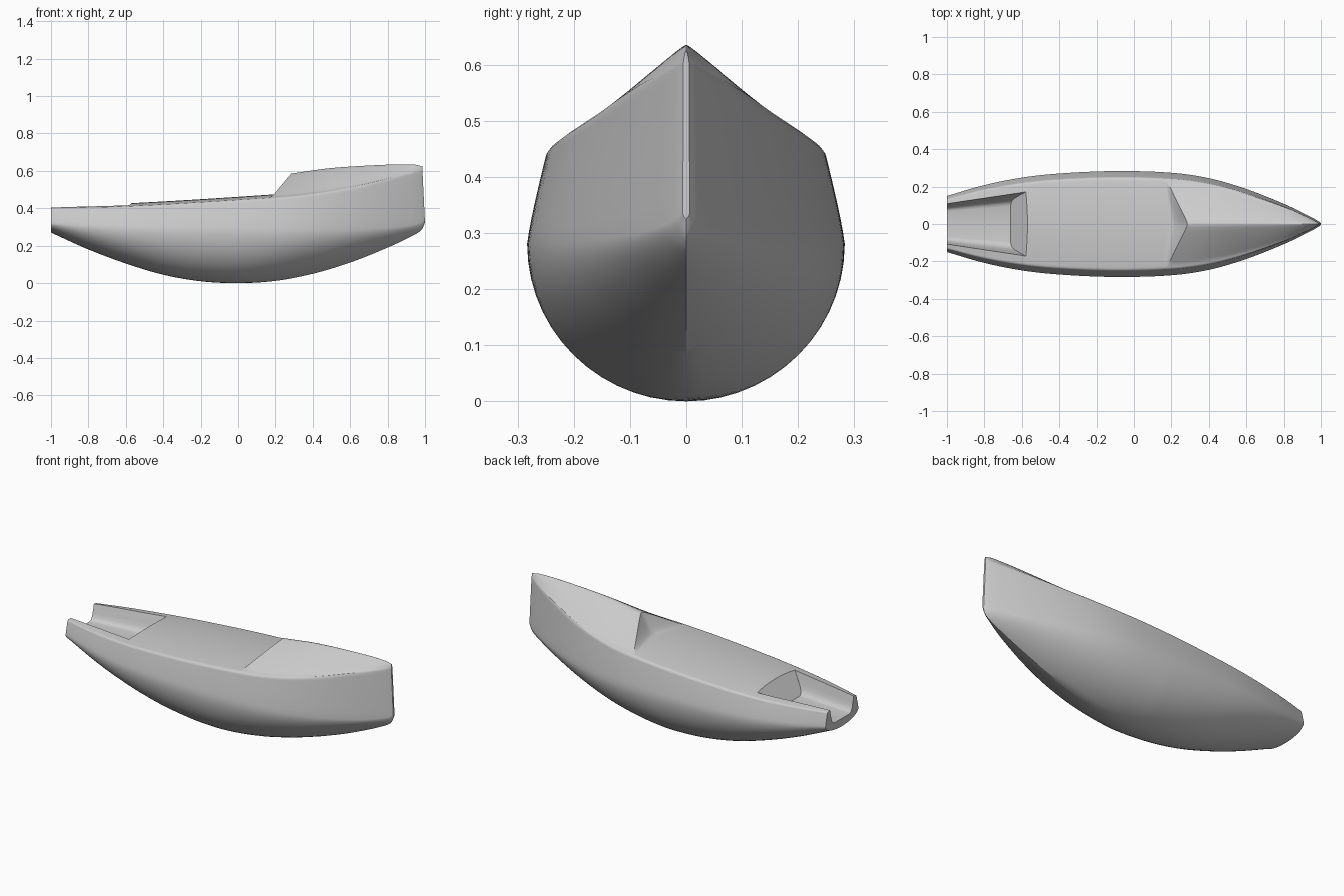
import bpy
import bmesh
from math import sin, cos, pi, sqrt

if "Cube" in bpy.data.objects:
    bpy.data.objects.remove(bpy.data.objects["Cube"])


def curve(points):
    """Smooth interpolation through (x, value) points."""
    def slope(i):
        a, b = points[max(i - 1, 0)], points[min(i + 1, len(points) - 1)]
        return (b[1] - a[1]) / (b[0] - a[0])

    def value(x):
        i = 0
        while i < len(points) - 2 and x > points[i + 1][0]:
            i += 1
        (x0, v0), (x1, v1) = points[i], points[i + 1]
        d = x1 - x0
        t = min(max((x - x0) / d, 0), 1)
        return (v0 * (1 + 2 * t) * (1 - t) ** 2 + slope(i) * d * t * (1 - t) ** 2
                + v1 * t * t * (3 - 2 * t) - slope(i + 1) * d * t * t * (1 - t))
    return value


# Hull lines along the length
beam = curve([(-1, .15), (-.8, .208), (-.6, .248), (-.4, .27), (-.1, .283), (.2, .274),
              (.4, .245), (.6, .187), (.8, .108), (.93, .046), (.98, .019), (1, .006)])
keel = curve([(-1, .27), (-.8, .18), (-.6, .105), (-.4, .045), (-.2, .01), (0, 0), (.2, .012),
              (.4, .05), (.6, .11), (.8, .19), (.95, .262), (.985, .29), (1, .325)])
chine = curve([(-1, .32), (-.6, .29), (0, .28), (.5, .282), (.8, .295), (.95, .315), (1, .335)])
deck = curve([(-1, .4), (-.58, .412), (.2, .46), (.4, .48), (.6, .513), (.8, .56), (1, .605)])
ridge = curve([(.15, .568), (.28, .585), (.5, .615), (.8, .633), (.95, .634), (1, .625)])

STEP = .17      # where the raised foredeck begins
ROOF = .76      # share of the beam covered by the foredeck roof


def section_half():
    """Keel to deck centre: (zone, share of beam, share of side height)."""
    half = [("bottom", sin(pi / 2 * i / 14), 0) for i in range(15)]
    half += [("side", 1 - .11 * t ** 1.2, t * .9) for t in (.15, .3, .45, .6, .75, .9, 1)]
    half += [("side", .89 - .07 * (1 - cos(a)), .9 + .1 * sin(a))
             for a in (pi / 8, pi / 4, pi * 3 / 8, pi / 2)]
    half += [("deck", ROOF * (1 - i / 12), 0) for i in range(12)]
    return half + [("deck", .03, 0), ("deck", 0, 0)]


def hull_point(u, stage, zone, f, h):
    x = u
    if zone == "deck":
        f_soft = sqrt(f * f + .0025) - .05
        k = max(0, 1 - f_soft / ROOF)
        if u <= STEP:
            x += k * .035 * max(0, (u + .2) / (STEP + .2))
        elif stage < 1:
            x += k * (.035 + .07 * stage)
        else:
            x += k * .105 * max(0, 1 - (u - STEP - .01) / .55)
    w, zk, zc, zd = beam(x), keel(x), chine(x), deck(x)
    if zone == "bottom":
        v = max(0, x) * .5
        z = zk + (zc - zk) * ((1 - v) * (1 - sqrt(max(0, 1 - f * f))) + v * f)
    elif zone == "side":
        z = zc + (zd - zc) * h
    else:
        crown = .015 * (1 - (f / .82) ** 2)
        z = zd + crown + stage ** 1.4 * k * (ridge(x) - zd - .015)
    rake = .015 * max(0, x) ** 4 * max(0, z - .32) / .31
    return x - rake, w * f, z


def loft(name, rings):
    """Closed solid through rings of equal point count."""
    bm = bmesh.new()
    rows = [[bm.verts.new(p) for p in ring] for ring in rings]
    n = len(rows[0])
    for a, b in zip(rows, rows[1:]):
        for j in range(n):
            bm.faces.new((a[j], a[(j + 1) % n], b[(j + 1) % n], b[j]))
    bm.faces.new(rows[0])
    bm.faces.new(rows[-1])
    bmesh.ops.recalc_face_normals(bm, faces=bm.faces)
    mesh = bpy.data.meshes.new(name)
    bm.to_mesh(mesh)
    bm.free()
    obj = bpy.data.objects.new(name, mesh)
    bpy.context.collection.objects.link(obj)
    return obj


def mirrored(half):
    return half + [(x, -y, z) for x, y, z in half[-2:0:-1]]


# Hull with low deck, coved step and peaked foredeck
stations = [(-1 + (STEP + 1) * i / 40, 0) for i in range(41)]
stations += [(STEP + .01 * i / 8, i / 8) for i in range(1, 9)]
stations += [(STEP + .01 + (.82 - .01) * sin(pi / 2 * i / 40), 1) for i in range(1, 40)]
stations += [(u, 1) for u in (.985, .99, .995, 1)]
half = section_half()
hull = loft("hull", [mirrored([hull_point(u, s, *p) for p in half]) for u, s in stations])

# Stern trough: rounded channel, widening forward, with a sloped front wall
channel = [(0, .315), (.6, .315), (.7, .318), (.78, .326), (.85, .342), (.91, .367),
           (1, .412), (1.17, .5)]


def trough_ring(t):
    ring = []
    for f, z in channel:
        end = -.66 + .08 * (z - .315) / .1
        x = -1.1 + (end + 1.1) * t
        ring.append((x, f * (.11 + .06 * (x + 1) / .42), z))
    return mirrored(ring + [(ring[-1][0], 0, .5)])


trough = loft("trough_cutter", [trough_ring(0), trough_ring(1)])
trough.hide_render = True
trough.hide_set(True)
cut = hull.modifiers.new("stern_trough", "BOOLEAN")
cut.operation = "DIFFERENCE"
cut.solver = "EXACT"
cut.object = trough

# Single painted colour
grey = bpy.data.materials.new("hull_grey")
grey.use_nodes = True
colour = (.6, .6, .6, 1)
grey.diffuse_color = colour
grey.node_tree.nodes["Principled BSDF"].inputs["Base Color"].default_value = colour
hull.data.materials.append(grey)

# Bake the cut, remove the cutter and smooth the skin
bpy.ops.object.select_all(action="DESELECT")
bpy.context.view_layer.objects.active = hull
hull.select_set(True)
bpy.ops.object.modifier_apply(modifier=cut.name)
bpy.data.objects.remove(trough)
bpy.ops.object.shade_smooth_by_angle(angle=pi / 6)
